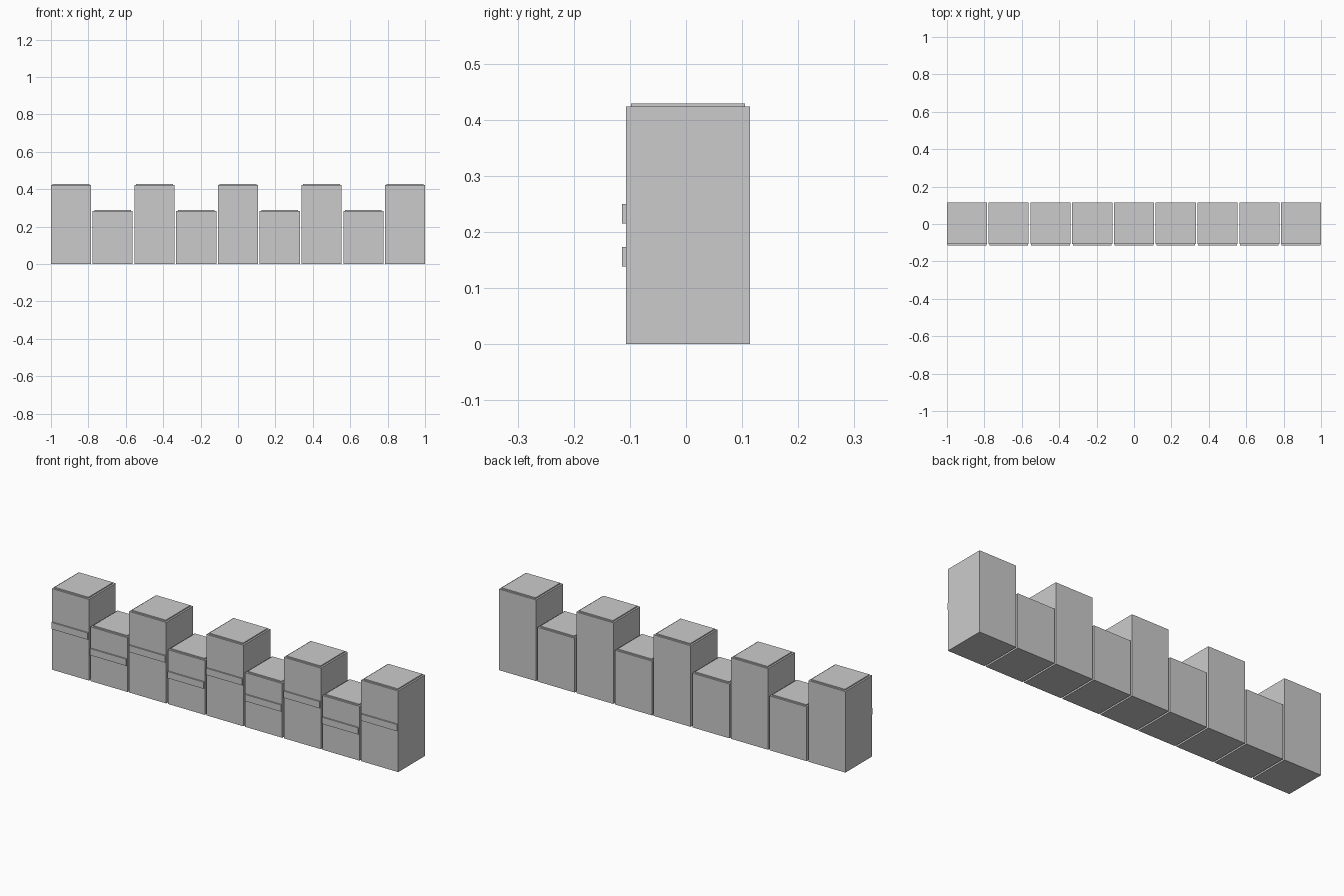
import bpy

default_cube = bpy.data.objects.get("Cube")
if default_cube:
    bpy.data.objects.remove(default_cube, do_unlink=True)

# Single colour
grey = bpy.data.materials.new("light_grey")
grey.use_nodes = True
colour = (0.6, 0.6, 0.6, 1)
grey.diffuse_color = colour
grey.node_tree.nodes["Principled BSDF"].inputs["Base Color"].default_value = colour


def box(name, x, width, y0, y1, z0, z1):
    """Flat-faced box centred on x, spanning the given y and z ranges."""
    bpy.ops.mesh.primitive_cube_add(size=1, location=(x, (y0 + y1) / 2, (z0 + z1) / 2))
    obj = bpy.context.object
    obj.name = name
    obj.scale = (width, y1 - y0, z1 - z0)
    bpy.ops.object.transform_apply(location=False, rotation=False, scale=True)
    obj.data.materials.append(grey)
    return obj


COUNT = 9
WIDTH = 0.214
PITCH = (2 - WIDTH) / (COUNT - 1)
FRONT, BACK = -0.107, 0.114
INSET = 0.009
CAP, BAND = 0.006, 0.035

# Row of alternating tall and short blocks
for i in range(COUNT):
    x = (i - (COUNT - 1) / 2) * PITCH
    tall = i % 2 == 0
    kind = "tall" if tall else "short"
    height = 0.423 if tall else 0.283
    band_z = 0.215 if tall else 0.138

    box(f"{kind}_block_{i + 1}", x, WIDTH, FRONT, BACK, 0, height)
    # Thin inset slab on top
    box(f"{kind}_top_slab_{i + 1}", x, WIDTH - 2 * INSET,
        FRONT + INSET, BACK - INSET, height, height + CAP)
    # Raised horizontal band on the front
    box(f"{kind}_front_band_{i + 1}", x, WIDTH - 0.006,
        FRONT - 0.007, FRONT, band_z, band_z + BAND)
